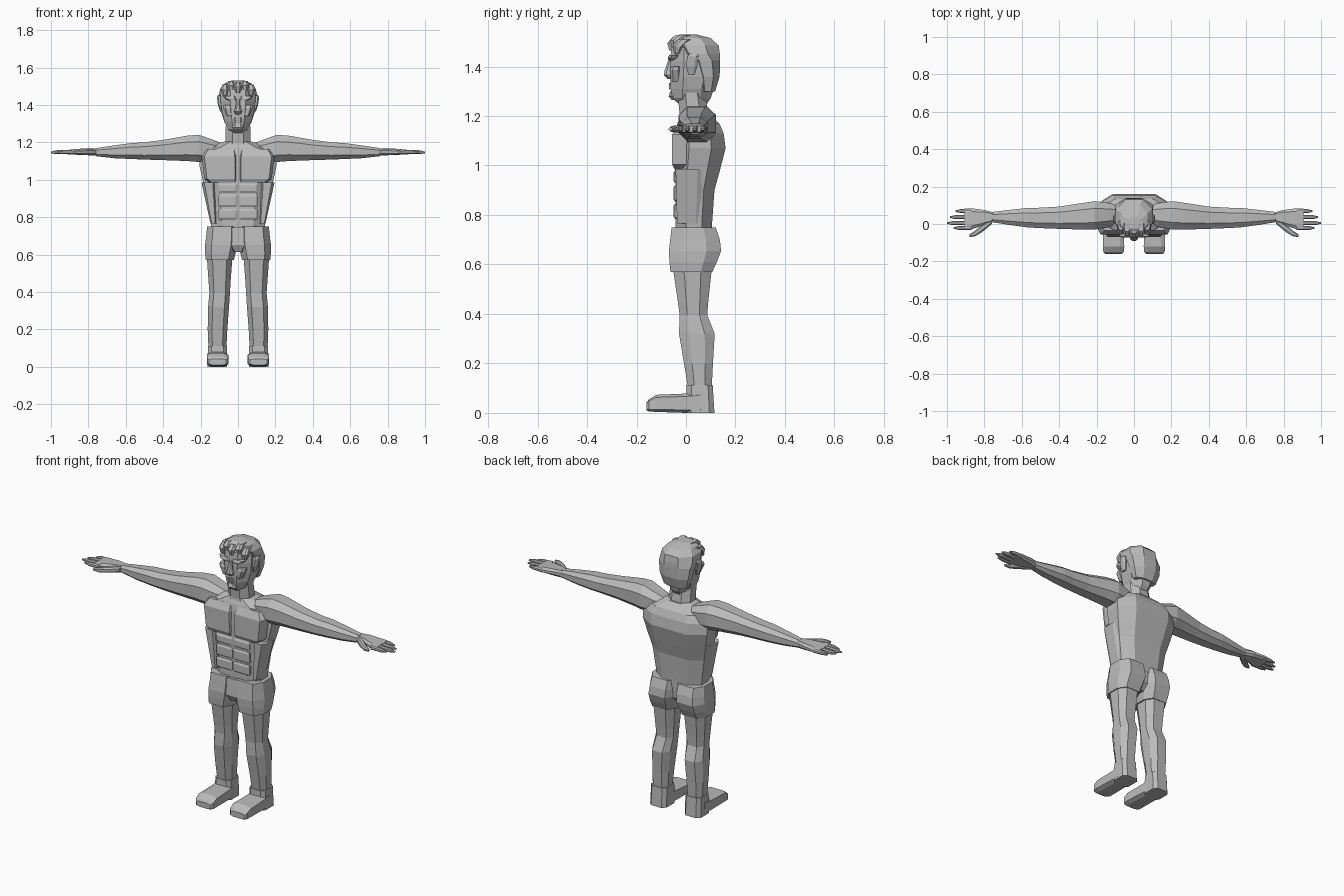
import bpy, bmesh

skin = bpy.data.materials.new("plain grey")
skin.diffuse_color = (0.5, 0.5, 0.5, 1)


def ring(u0, u1, v0, v1, cu, cv):
    """Eight-sided chamfered rectangle."""
    a, b = (u1 - u0) * cu, (v1 - v0) * cv
    return [(u0 + a, v0), (u1 - a, v0), (u1, v0 + b), (u1, v1 - b),
            (u1 - a, v1), (u0 + a, v1), (u0, v1 - b), (u0, v0 + b)]


def loft(name, rows, axis='z', cu=0.25, cv=0.25, mirror=False):
    """Skin chamfered sections (level, u0, u1, v0, v1) along one axis."""
    put = {'z': lambda l, u, v: (u, v, l),
           'x': lambda l, u, v: (l, u, v),
           'y': lambda l, u, v: (u, l, v)}[axis]
    bm = bmesh.new()
    loops = [[bm.verts.new(put(r[0], u, v)) for u, v in ring(*r[1:], cu, cv)]
             for r in rows]
    for a, b in zip(loops, loops[1:]):
        for i in range(8):
            j = (i + 1) % 8
            bm.faces.new((a[i], a[j], b[j], b[i]))
    bm.faces.new(loops[0])
    bm.faces.new(loops[-1])
    bmesh.ops.recalc_face_normals(bm, faces=bm.faces)
    me = bpy.data.meshes.new(name)
    bm.to_mesh(me)
    bm.free()
    me.materials.append(skin)
    ob = bpy.data.objects.new(name, me)
    bpy.context.collection.objects.link(ob)
    if mirror:
        ob.modifiers.new("Mirror", 'MIRROR')
    return ob


# Torso and neck
loft("torso", [(.72, -.14, .14, -.04, .105), (.76, -.145, .145, -.042, .105),
               (.90, -.165, .165, -.042, .115), (.98, -.185, .185, -.045, .137),
               (1.07, -.205, .205, -.045, .16), (1.13, -.205, .205, -.042, .152),
               (1.17, -.18, .18, -.035, .135), (1.205, -.07, .07, -.02, .10)],
     cu=.22, cv=.28)
loft("neck", [(1.14, -.085, .085, -.035, .11), (1.2, -.068, .068, -.025, .092),
              (1.30, -.065, .065, -.035, .075)], cu=.28, cv=.28)

# Chest, side muscles and abdominal blocks
loft("chest_muscle", [(.985, .004, .15, -.046, .03), (1.005, .002, .18, -.056, .05),
                      (1.125, .002, .195, -.056, .05), (1.165, .01, .17, -.036, .04)],
     cu=.08, cv=.3, mirror=True)
loft("side_muscle", [(.765, .115, .147, -.036, .06), (.985, .12, .195, -.042, .07)],
     cu=.2, cv=.2, mirror=True)
for z0, z1 in ((.785, .845), (.855, .92), (.93, .98)):
    loft("abdominal_block", [(-.03, .004, .105, z0, z1), (-.045, .004, .105, z0, z1),
                             (-.051, .014, .095, z0 + .01, z1 - .01)],
         axis='y', cu=.05, cv=.08, mirror=True)

# Shorts
loft("shorts_half", [(.57, .022, .172, -.063, .106), (.61, .012, .176, -.067, .125),
                     (.655, .002, .176, -.069, .142), (.70, .001, .17, -.064, .137),
                     (.75, .001, .165, -.058, .12)],
     cu=.2, cv=.28, mirror=True)
loft("shorts_centre", [(.615, -.03, .03, -.045, .07), (.65, -.06, .06, -.064, .10),
                       (.745, -.09, .09, -.056, .105)], cu=.2, cv=.2)

# Legs and feet
loft("leg", [(.10, .062, .158, .008, .104), (.20, .057, .162, -.008, .109),
             (.32, .048, .160, -.028, .116), (.395, .043, .153, -.026, .086),
             (.45, .04, .157, -.033, .09), (.58, .03, .166, -.052, .104)],
     cu=.22, cv=.28, mirror=True)
loft("ankle", [(0, .058, .163, .0, .115), (.112, .06, .16, .003, .108)],
     cu=.18, cv=.18, mirror=True)
loft("foot", [(.06, .06, .163, .0, .085), (.0, .056, .164, .0, .078),
              (-.12, .052, .166, .004, .073), (-.15, .054, .164, .006, .055),
              (-.16, .065, .155, .01, .042)], axis='y', cu=.2, cv=.15, mirror=True)

# Arms
loft("arm", [(.06, .01, .09, 1.13, 1.185), (.13, -.015, .112, 1.10, 1.213),
             (.21, -.03, .122, 1.095, 1.24), (.27, -.03, .113, 1.10, 1.236),
             (.40, -.026, .093, 1.105, 1.213), (.50, -.022, .087, 1.108, 1.2),
             (.57, -.018, .086, 1.111, 1.196), (.66, -.006, .076, 1.115, 1.184),
             (.76, .01, .064, 1.126, 1.169)], axis='x', mirror=True)

# Hands
loft("palm", [(.75, .013, .062, 1.128, 1.168), (.80, -.005, .075, 1.131, 1.169),
              (.87, -.028, .084, 1.134, 1.164), (.905, -.03, .082, 1.136, 1.16)],
     axis='x', cu=.15, cv=.3, mirror=True)
for y, tip in ((.069, .955), (.037, .985), (.005, 1.0), (-.021, .965)):
    loft("finger", [(.87, y - .012, y + .012, 1.136, 1.161),
                    (tip - .03, y - .011, y + .011, 1.137, 1.158),
                    (tip, y - .004, y + .004, 1.142, 1.150)],
         axis='x', mirror=True)
loft("thumb", [(.76, .0, .035, 1.133, 1.165), (.81, -.042, .0, 1.133, 1.163),
               (.85, -.066, -.036, 1.135, 1.16), (.88, -.07, -.055, 1.141, 1.153)],
     axis='x', mirror=True)

# Head
loft("head", [(1.25, -.045, .045, -.03, .085), (1.272, -.055, .055, -.058, .10),
              (1.31, -.072, .072, -.062, .112), (1.36, -.085, .085, -.064, .13),
              (1.42, -.093, .093, -.064, .134), (1.475, -.092, .092, -.06, .130),
              (1.512, -.07, .07, -.05, .095), (1.526, -.04, .04, -.03, .05)],
     cu=.28, cv=.28)

# Hair: skull cap and front locks
loft("hair_cap", [(1.30, -.07, .07, .06, .118), (1.36, -.09, .09, .045, .136),
                  (1.425, -.1, .1, .02, .138), (1.45, -.102, .102, -.035, .137),
                  (1.485, -.096, .096, -.06, .132), (1.515, -.072, .072, -.05, .10),
                  (1.53, -.035, .035, -.025, .04)], cu=.28, cv=.28)
for x, z0, z1 in ((0, 1.465, 1.522), (.037, 1.475, 1.528), (.07, 1.45, 1.51)):
    loft("hair_lock", [(z0, x - .012, x + .012, -.068 + x * .3, -.03),
                       (z0 + .03, x - .021, x + .021, -.076 + x * .3, -.01),
                       (z1, x - .015, x + .015, -.052 + x * .3, .02)],
         mirror=x > 0)

# Face features
loft("brow", [(1.425, .008, .05, -.071, -.04), (1.435, .008, .072, -.073, -.03),
              (1.447, .012, .08, -.068, -.03)], cu=.15, cv=.3, mirror=True)
loft("nose", [(1.35, -.014, .014, -.074, -.05), (1.365, -.022, .022, -.09, -.05),
              (1.385, -.014, .014, -.086, -.05), (1.43, -.008, .008, -.07, -.05)])
loft("cheek", [(1.34, .03, .06, -.062, -.02), (1.385, .028, .08, -.066, -.02),
               (1.40, .035, .08, -.06, -.02)], mirror=True)
for z in (1.313, 1.327):
    loft("lip", [(z - .006, -.024, .024, -.068, -.04),
                 (z + .006, -.02, .02, -.07, -.04)], cu=.2, cv=.3)
loft("chin", [(1.265, -.025, .025, -.058, -.02), (1.28, -.032, .032, -.07, -.02),
              (1.30, -.024, .024, -.064, -.02)])
loft("ear", [(1.365, .08, .096, .01, .035), (1.40, .08, .107, .0, .045),
             (1.44, .085, .113, .005, .052), (1.452, .09, .108, .015, .045)],
     mirror=True)
